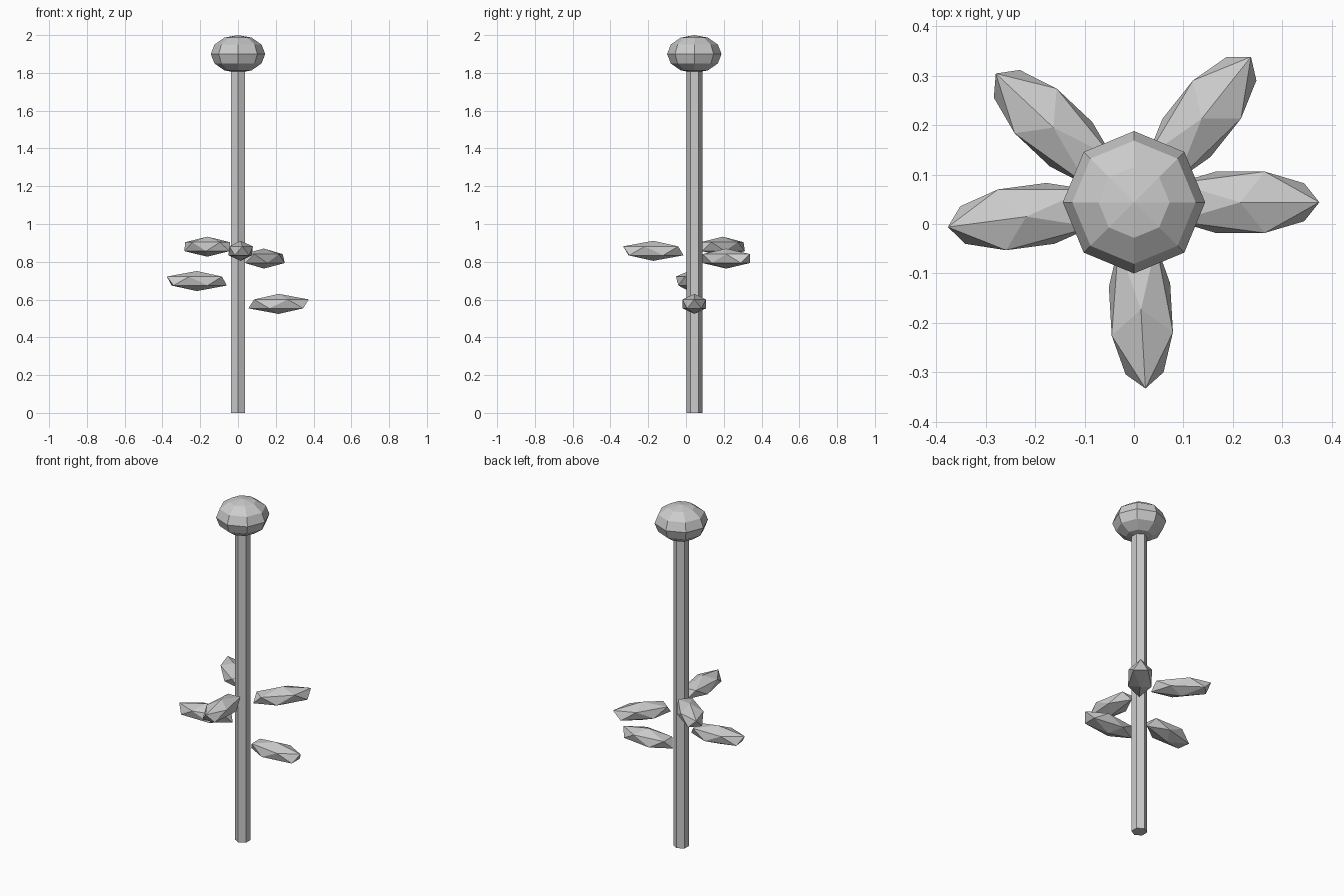
import bpy
from math import radians

cube = bpy.data.objects.get("Cube")
if cube:
    bpy.data.objects.remove(cube, do_unlink=True)

AXIS_Y = 0.044  # stem and bloom share this axis

grey = bpy.data.materials.new("plain_grey")
grey.use_nodes = True
colour = (0.6, 0.6, 0.6, 1)
grey.diffuse_color = colour
grey.node_tree.nodes["Principled BSDF"].inputs["Base Color"].default_value = colour


def finish(name, scale=(1, 1, 1), turn=0):
    """Name, shape and colour the part just added."""
    part = bpy.context.object
    part.name = name
    part.scale = scale
    part.rotation_euler.z = radians(turn)
    part.data.materials.append(grey)


# Hexagonal stem
bpy.ops.mesh.primitive_cylinder_add(vertices=6, radius=0.0425, depth=1.86,
                                    location=(0, AXIS_Y, 0.93))
finish("stem")

# Flattened faceted bloom
bpy.ops.mesh.primitive_uv_sphere_add(segments=8, ring_count=6, radius=1,
                                     location=(0, AXIS_Y, 1.9))
finish("bloom", (0.144, 0.144, 0.1))

# Leaves: stretched icosahedra around the stem (position, heading)
leaves = {
    "left_leaf": ((0.215, AXIS_Y, 0.577), 0),
    "back_left_leaf": ((0.137, 0.213, 0.817), 51.5),
    "back_right_leaf": ((-0.163, 0.195, 0.88), 136.8),
    "right_leaf": ((-0.218, 0.015, 0.698), 187.6),
    "front_leaf": ((0.014, -0.173, 0.858), -86.7),
}
for name, (place, heading) in leaves.items():
    bpy.ops.mesh.primitive_ico_sphere_add(subdivisions=1, radius=1, location=place)
    finish(name, (0.179, 0.073, 0.053), heading)
